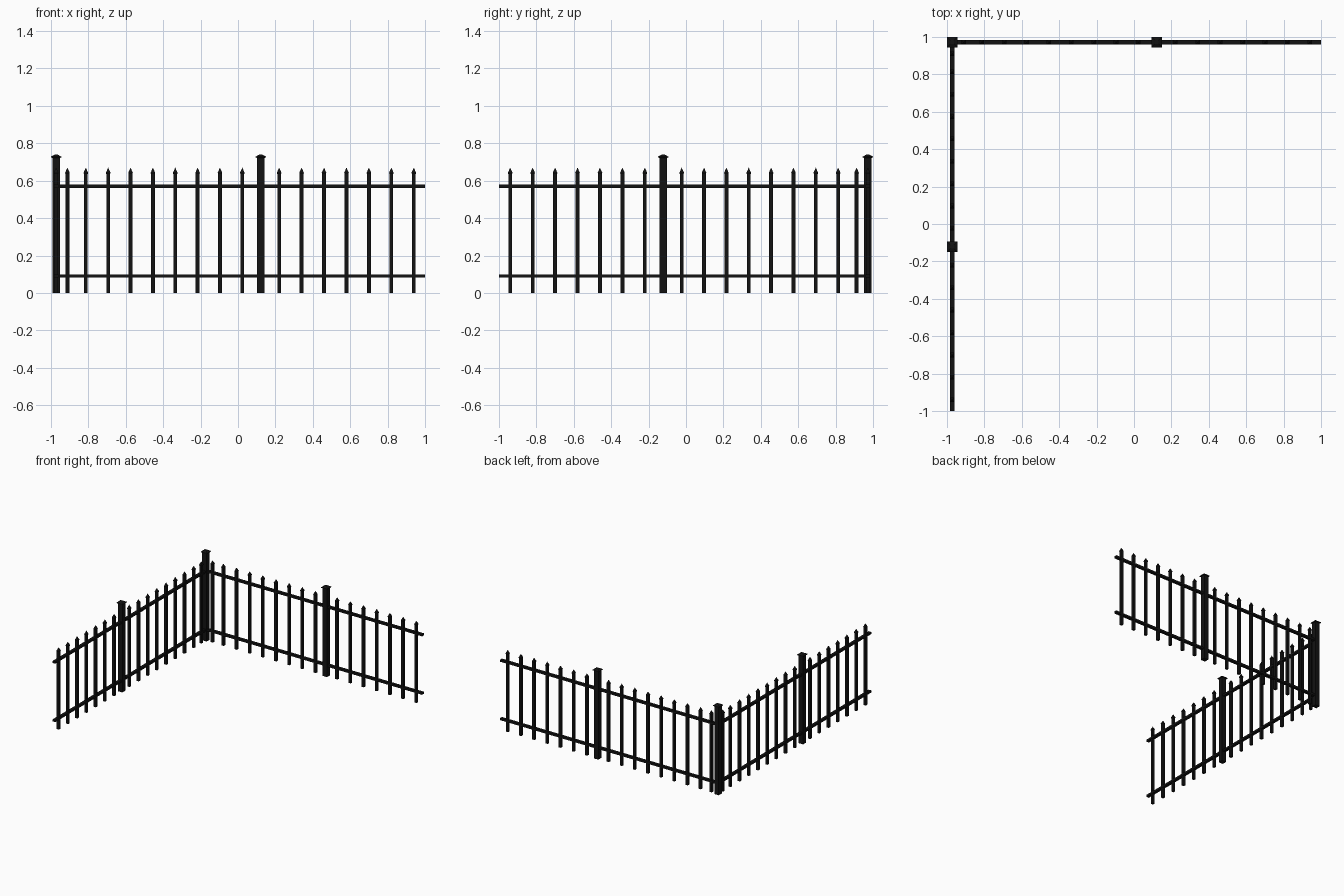
import bpy, bmesh
from mathutils import Vector, Matrix

if "Cube" in bpy.data.objects:
    bpy.data.objects.remove(bpy.data.objects["Cube"])

mat = bpy.data.materials.new("black_iron")
mat.diffuse_color = (0.006, 0.006, 0.006, 1)
mat.use_nodes = True
mat.node_tree.nodes["Principled BSDF"].inputs["Base Color"].default_value = mat.diffuse_color

C = 0.9725  # offset of both fence lines from the centre


def finish(bm, name):
    bmesh.ops.recalc_face_normals(bm, faces=bm.faces[:])
    me = bpy.data.meshes.new(name)
    bm.to_mesh(me)
    bm.free()
    me.materials.append(mat)
    ob = bpy.data.objects.new(name, me)
    bpy.context.collection.objects.link(ob)
    return ob


def square_stack(name, x, y, profile):
    """Square sections (half width, height) joined into one closed solid."""
    bm = bmesh.new()
    rings = []
    for h, z in profile:
        if h == 0:
            rings.append([bm.verts.new((x, y, z))])
        else:
            rings.append([bm.verts.new((x + sx * h, y + sy * h, z))
                          for sx, sy in ((-1, -1), (1, -1), (1, 1), (-1, 1))])
    bm.faces.new(rings[0])
    for a, b in zip(rings, rings[1:]):
        for i in range(4):
            j = (i + 1) % 4
            if len(b) == 1:
                bm.faces.new((a[i], a[j], b[0]))
            else:
                bm.faces.new((a[i], a[j], b[j], b[i]))
    if len(rings[-1]) == 4:
        bm.faces.new(rings[-1])
    return finish(bm, name)


def box(name, centre, size):
    bm = bmesh.new()
    bmesh.ops.create_cube(bm, size=1, matrix=Matrix.Translation(Vector(centre))
                          @ Matrix.Diagonal((*size, 1)))
    return finish(bm, name)


POST = [(0.02, 0), (0.02, 0.722), (0.0275, 0.724), (0.0275, 0.729), (0.009, 0.739)]
PICKET = [(0.01, 0), (0.01, 0.635), (0.0125, 0.642), (0, 0.67)]

# distances along each run, from the corner (-) to the free end (+)
pickets = [-0.912]
pickets += [0.023 - 0.1195 * i for i in range(8)]
pickets += [0.22 + 0.12 * i for i in range(7)]

square_stack("corner_post", -C, C, POST)

# back run follows +x, left run follows -y
for run, place in (("back", lambda t: (t, C)), ("left", lambda t: (-C, -t))):
    square_stack(run + "_post", *place(0.122), POST)
    for t in pickets:
        square_stack(run + "_picket", *place(t), PICKET)
    # horizontal rails
    length = 1 + C
    for level, z in (("lower", 0.09), ("upper", 0.57)):
        size = (length, 0.024, 0.017) if run == "back" else (0.024, length, 0.017)
        box(f"{run}_{level}_rail", (*place((1 - C) / 2), z), size)
